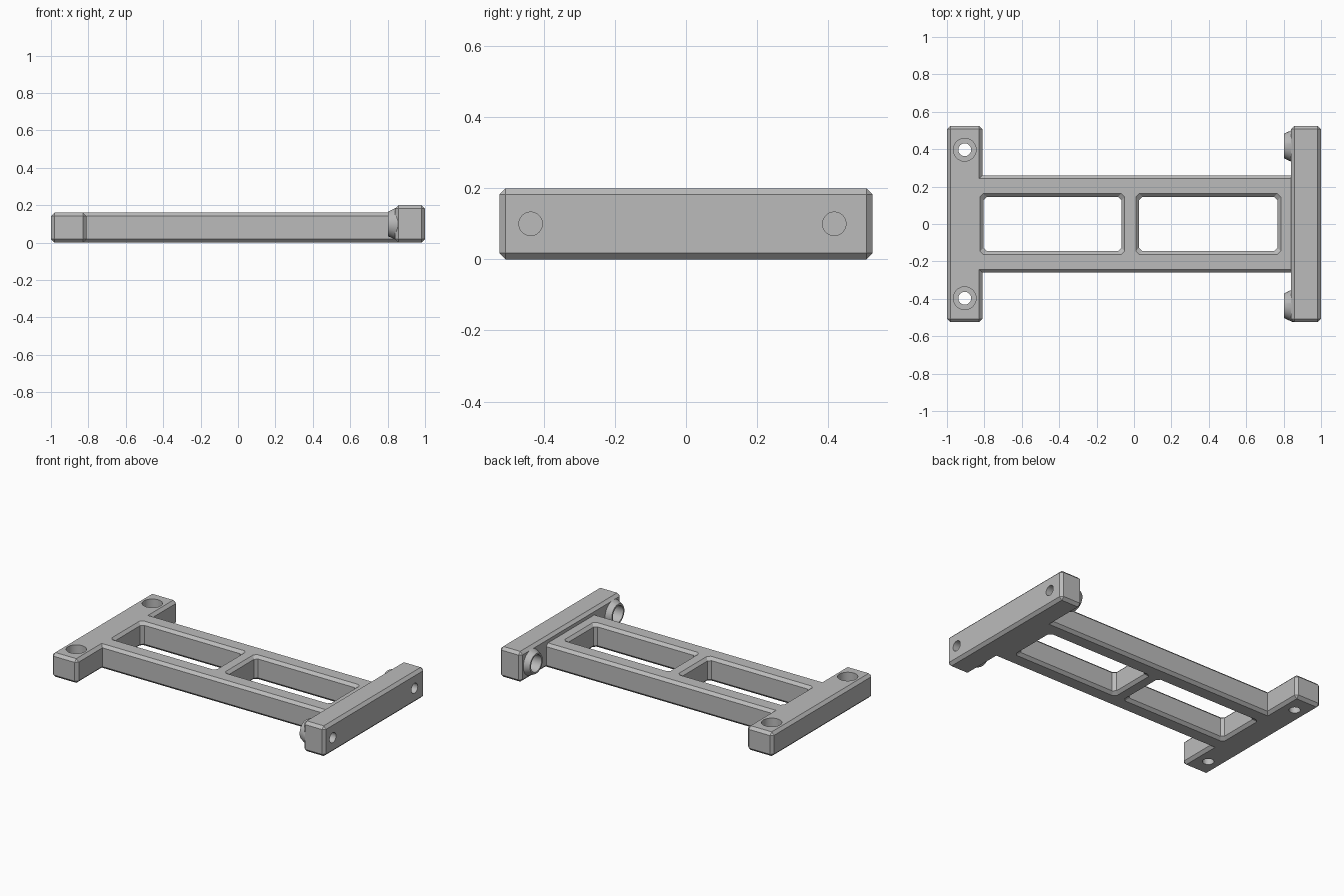
import bpy, bmesh, math
from mathutils import Matrix

cube = bpy.data.objects.get("Cube")
if cube:
    bpy.data.objects.remove(cube, do_unlink=True)

grey = bpy.data.materials.new("plain grey")
grey.use_nodes = True
COLOUR = (0.5, 0.5, 0.5, 1)
grey.diffuse_color = COLOUR
grey.node_tree.nodes["Principled BSDF"].inputs["Base Color"].default_value = COLOUR

CHAMFER = 0.018


def finish(bm, name):
    bmesh.ops.recalc_face_normals(bm, faces=bm.faces)
    mesh = bpy.data.meshes.new(name)
    bm.to_mesh(mesh)
    bm.free()
    mesh.materials.append(grey)
    obj = bpy.data.objects.new(name, mesh)
    bpy.context.collection.objects.link(obj)
    return obj


def chamfered_box(name, x0, x1, half_y, height):
    bm = bmesh.new()
    bmesh.ops.create_cube(bm, size=1)
    bmesh.ops.scale(bm, vec=(x1 - x0, 2 * half_y, height), verts=bm.verts)
    bmesh.ops.translate(bm, vec=((x0 + x1) / 2, 0, height / 2), verts=bm.verts)
    bmesh.ops.bevel(bm, geom=bm.edges[:], offset=CHAMFER, segments=1, affect='EDGES')
    return finish(bm, name)


def loft(name, rings):
    """Closed solid through rings of equal point count."""
    bm = bmesh.new()
    loops = [[bm.verts.new(p) for p in ring] for ring in rings]
    n = len(loops[0])
    for a, b in zip(loops, loops[1:]):
        for i in range(n):
            j = (i + 1) % n
            bm.faces.new((a[i], a[j], b[j], b[i]))
    bm.faces.new(loops[0])
    bm.faces.new(loops[-1])
    return finish(bm, name)


def turned(name, profile, matrix, sides=48):
    """Round solid from (radius, height) pairs along local z."""
    turns = [2 * math.pi * i / sides for i in range(sides)]
    obj = loft(name, [[(r * math.cos(t), r * math.sin(t), h) for t in turns]
                      for r, h in profile])
    obj.data.transform(matrix)
    return obj


def window_cutter(name, x0, x1, half_y, height):
    """Opening with clipped corners, flared at the top and bottom edges."""
    def ring(inset, z):
        a, b, y, c = x0 + inset, x1 - inset, half_y - inset, CHAMFER
        return [(a + c, -y, z), (b - c, -y, z), (b, -y + c, z), (b, y - c, z),
                (b - c, y, z), (a + c, y, z), (a, y - c, z), (a, -y + c, z)]
    c = CHAMFER
    return loft(name, [ring(-c, -c), ring(c, c), ring(c, height - c), ring(-c, height + c)])


def combine(target, other, operation):
    mod = target.modifiers.new(operation.lower(), 'BOOLEAN')
    mod.operation = operation
    mod.solver = 'EXACT'
    mod.object = other
    bpy.context.view_layer.objects.active = target
    bpy.ops.object.modifier_apply(modifier=mod.name)
    bpy.data.objects.remove(other, do_unlink=True)


# Ladder-shaped beam joined to the two end plates
frame = chamfered_box("bracket_frame", -0.95, 0.93, 0.26, 0.16)
combine(frame, chamfered_box("low_end_plate", -1, -0.81, 0.525, 0.16), 'UNION')
combine(frame, chamfered_box("tall_end_plate", 0.84, 1, 0.525, 0.2), 'UNION')

# Two windows
for x0, x1 in ((-0.823, -0.05), (0.01, 0.785)):
    combine(frame, window_cutter("window_cutter", x0, x1, 0.163, 0.16), 'DIFFERENCE')

# Tapered bosses on the inner side of the tall plate, bored through
for y in (-0.437, 0.417):
    place = Matrix.Translation((0, y, 0.1)) @ Matrix.Rotation(math.pi / 2, 4, 'Y')
    combine(frame, turned("boss", [(0.066, 0.803), (0.086, 0.845), (0.086, 0.9)], place), 'UNION')
    combine(frame, turned("boss_bore", [(0.055, 0.7), (0.055, 0.9), (0.033, 0.9), (0.033, 1.1)],
                          place), 'DIFFERENCE')

# Counterbored vertical screw holes in the low plate
for y in (-0.397, 0.397):
    place = Matrix.Translation((-0.905, y, 0))
    combine(frame, turned("screw_bore", [(0.034, -0.1), (0.034, 0.06), (0.061, 0.06), (0.061, 0.3)],
                          place), 'DIFFERENCE')

bpy.ops.object.select_all(action='DESELECT')
frame.select_set(True)
bpy.context.view_layer.objects.active = frame
bpy.ops.object.shade_smooth_by_angle(angle=math.radians(20))
